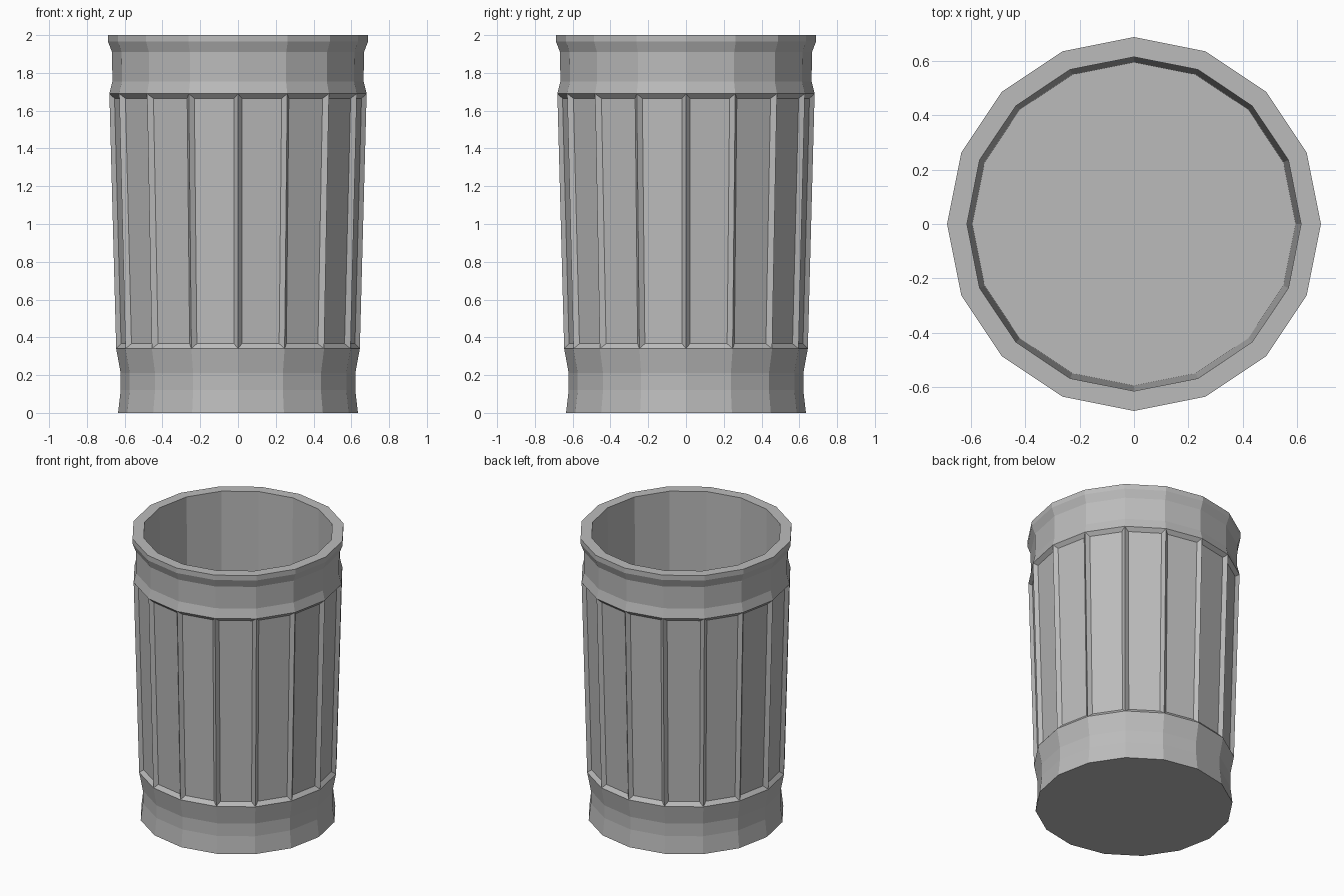
import bpy, bmesh, math

SIDES = 16

# Remove the default object
cube = bpy.data.objects.get("Cube")
if cube:
    bpy.data.objects.remove(cube, do_unlink=True)

# Single grey metal colour
metal = bpy.data.materials.new("grey_metal")
metal.use_nodes = True
metal.diffuse_color = (0.5, 0.5, 0.5, 1)
metal.node_tree.nodes["Principled BSDF"].inputs["Base Color"].default_value = (0.5, 0.5, 0.5, 1)

# Radius and height from the base, up the outside, over the rim and down inside
PANEL_BOTTOM, PANEL_TOP = 0.34, 1.69
profile = [
    (0.635, 0.0), (0.621, 0.12), (0.621, 0.21),          # foot band
    (0.645, PANEL_BOTTOM), (0.681, PANEL_TOP),           # panelled wall
    (0.665, 1.755), (0.667, 1.91),                       # collar
    (0.688, 1.965), (0.688, 2.0),                        # rim
    (0.615, 2.0), (0.595, 0.06),                         # inside
]


def ring(bm, radius, z):
    angles = [2 * math.pi * i / SIDES for i in range(SIDES)]
    return [bm.verts.new((radius * math.cos(a), radius * math.sin(a), z)) for a in angles]


# Lathe the bin body
bm = bmesh.new()
rings = [ring(bm, r, z) for r, z in profile]
panels = []
for (low, high), (_, z) in zip(zip(rings, rings[1:]), profile):
    for i in range(SIDES):
        j = (i + 1) % SIDES
        face = bm.faces.new((low[i], low[j], high[j], high[i]))
        if z == PANEL_BOTTOM:
            panels.append(face)

# Underside and inner floor
bm.faces.new(rings[0][::-1])
bm.faces.new(rings[-1])
bm.normal_update()

# Sunken panels around the wall
bmesh.ops.inset_individual(bm, faces=panels, thickness=0.036, depth=-0.022)
bm.normal_update()

mesh = bpy.data.meshes.new("bin_body")
bm.to_mesh(mesh)
bm.free()
mesh.materials.append(metal)
body = bpy.data.objects.new("bin_body", mesh)
bpy.context.collection.objects.link(body)
